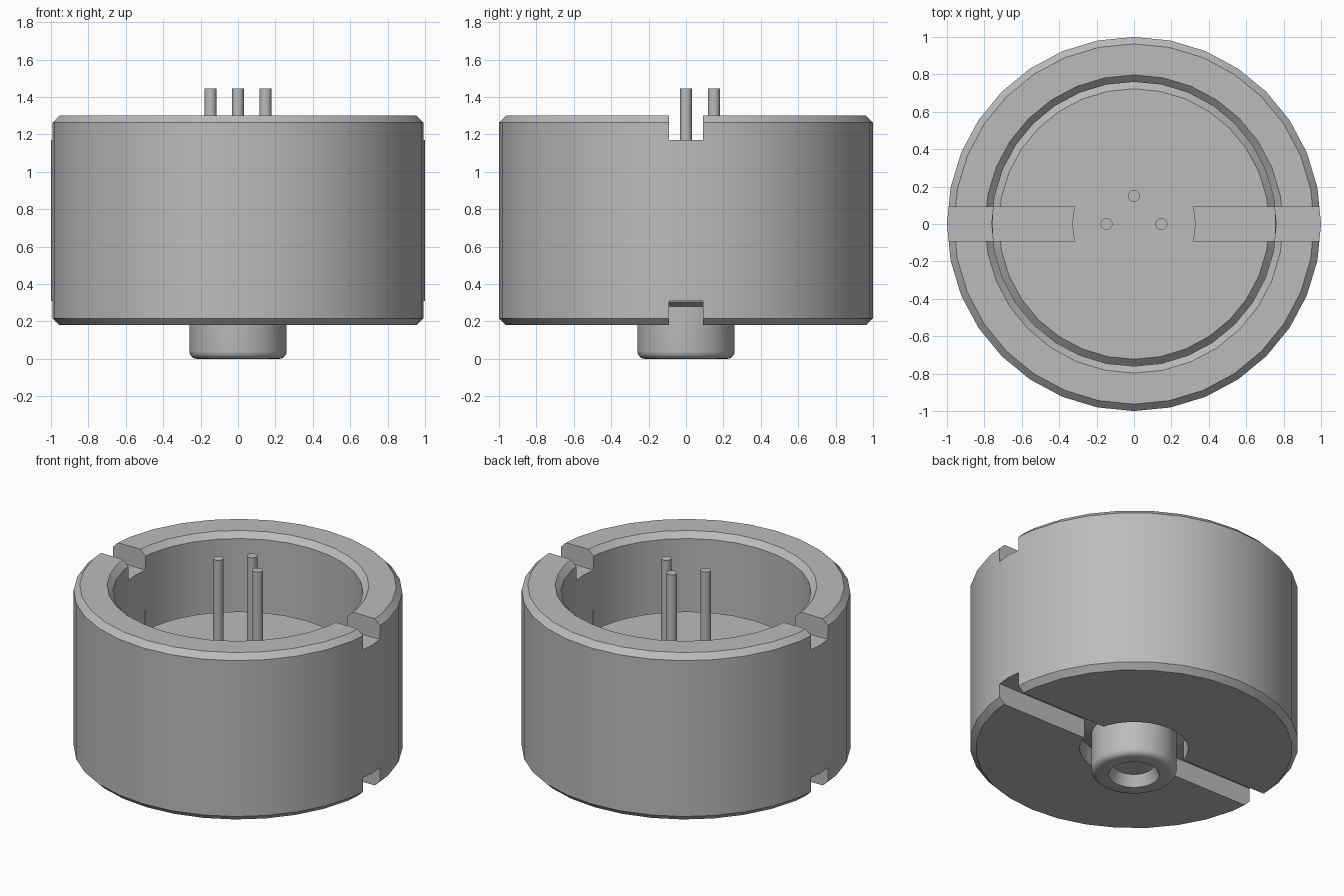
import bpy, bmesh, math
from mathutils import Matrix, Vector

old = bpy.data.objects.get("Cube")
if old:
    bpy.data.objects.remove(old, do_unlink=True)

grey = bpy.data.materials.new("plain grey")
grey.use_nodes = True
colour = (0.5, 0.5, 0.5, 1)
grey.diffuse_color = colour
grey.node_tree.nodes["Principled BSDF"].inputs["Base Color"].default_value = colour


def make_object(name, bm):
    bmesh.ops.recalc_face_normals(bm, faces=bm.faces[:])
    mesh = bpy.data.meshes.new(name)
    bm.to_mesh(mesh)
    bm.free()
    obj = bpy.data.objects.new(name, mesh)
    bpy.context.collection.objects.link(obj)
    mesh.materials.append(grey)
    return obj


def lathe(name, profile, closed=False, sides=32):
    """Spin (radius, height) points round z; open profiles start and end on the axis."""
    bm = bmesh.new()
    verts = [bm.verts.new((r, 0, z)) for r, z in profile]
    pairs = list(zip(verts, verts[1:]))
    if closed:
        pairs.append((verts[-1], verts[0]))
    edges = [bm.edges.new(p) for p in pairs]
    bmesh.ops.spin(bm, geom=verts + edges, cent=(0, 0, 0), axis=(0, 0, 1),
                   angle=math.tau, steps=sides, use_duplicate=False)
    bmesh.ops.remove_doubles(bm, verts=bm.verts[:], dist=0.0005)
    return make_object(name, bm)


def cut_slot(target, half_length, half_width, low, high):
    bm = bmesh.new()
    bmesh.ops.create_cube(bm, size=1, matrix=Matrix.LocRotScale(
        Vector((0, 0, (low + high) / 2)), None,
        Vector((2 * half_length, 2 * half_width, high - low))))
    cutter = make_object("slot_cutter", bm)
    cutter.hide_render = True
    mod = target.modifiers.new("slot", 'BOOLEAN')
    mod.operation = 'DIFFERENCE'
    mod.solver = 'EXACT'
    mod.object = cutter
    activate(target)
    bpy.ops.object.modifier_apply(modifier=mod.name)
    bpy.data.objects.remove(cutter, do_unlink=True)


def activate(obj):
    bpy.ops.object.select_all(action='DESELECT')
    obj.select_set(True)
    bpy.context.view_layer.objects.active = obj


# Chamfered cup with a raised floor and a central bore
bore, wall, chamfer = 0.33, 0.76, 0.037
bottom, floor, top = 0.18, 0.79, 1.30
housing = lathe("housing", [
    (bore, bottom), (1 - chamfer, bottom), (1, bottom + chamfer),
    (1, top - chamfer), (1 - chamfer, top), (wall + chamfer, top),
    (wall, top - chamfer), (wall, floor - chamfer),
    (wall - chamfer, floor), (bore, floor)], closed=True)

# Slots across the rim, the floor and the underside
slot = 0.09
cut_slot(housing, 1.2, slot, 1.17, 1.5)
cut_slot(housing, 0.755, slot, 0.66, 0.9)
cut_slot(housing, 1.2, slot, 0, 0.31)

# Core filling the bore, ending in a rounded, dished stud below
boss, fillet = 0.26, 0.04
rounded = [(boss - fillet + fillet * math.sin(a), fillet - fillet * math.cos(a))
           for a in (math.radians(18 * i) for i in range(6))]
core = lathe("core_stud", [(0, 0.07), (0.12, 0.07), (0.155, 0)] + rounded + [
    (boss, 0.28), (bore, 0.305), (bore, floor), (0, floor)])

# Three contact pins
pins = []
for name, x, y in (("right_pin", -0.147, 0), ("left_pin", 0.147, 0), ("back_pin", 0, 0.15)):
    pin = lathe(name, [(0, floor - 0.02), (0.032, floor - 0.02),
                       (0.032, 1.445), (0, 1.445)], sides=20)
    pin.location = (x, y, 0)
    pins.append(pin)

# Smooth round sides, crisp edges
for obj in [housing, core] + pins:
    activate(obj)
    bpy.ops.object.shade_smooth_by_angle(angle=math.radians(30))
